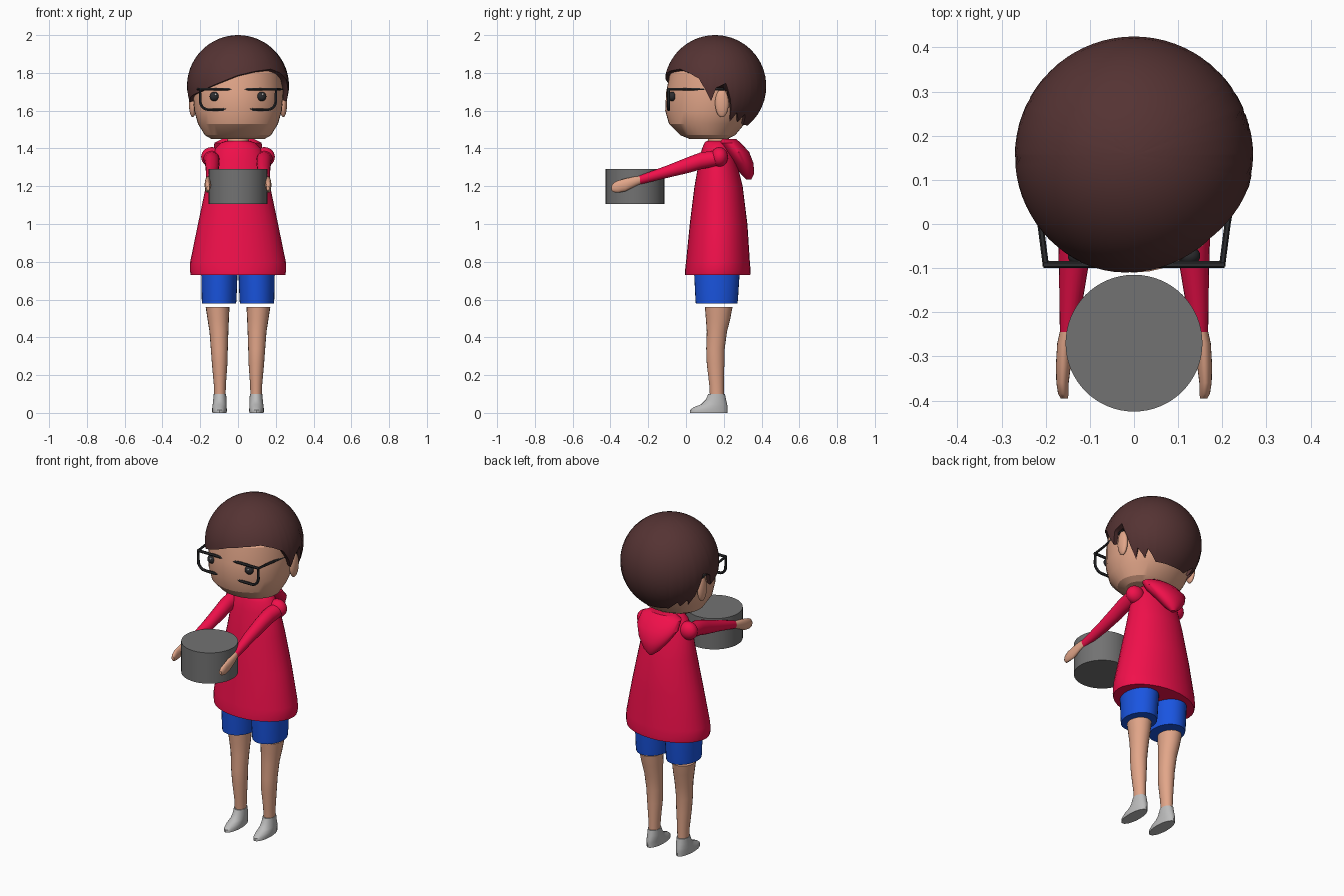
import bpy, bmesh
from math import sin, cos, pi, radians, sqrt, acos

if "Cube" in bpy.data.objects:
    bpy.data.objects.remove(bpy.data.objects["Cube"])


def material(name, r, g, b):
    m = bpy.data.materials.new(name)
    m.diffuse_color = (r, g, b, 1)
    m.use_nodes = True
    m.node_tree.nodes["Principled BSDF"].inputs["Base Color"].default_value = m.diffuse_color
    return m


SKIN = material("skin", .76, .38, .25)
RED = material("red", .88, .005, .07)
BLUE = material("blue", .01, .09, .75)
HAIR = material("hair_brown", .09, .033, .033)
GREY = material("mid_grey", .17, .17, .17)
DARK = material("dark_grey", .025, .025, .028)
PALE = material("pale_grey", .5, .5, .5)


def smooth(ob, mat, angle=35):
    ob.data.materials.clear()
    ob.data.materials.append(mat)
    bpy.ops.object.select_all(action='DESELECT')
    ob.select_set(True)
    bpy.context.view_layer.objects.active = ob
    bpy.ops.object.shade_smooth_by_angle(angle=radians(angle))
    return ob


def loft(name, rings, mat, caps=True, angle=35):
    """Skin closed rings of points."""
    bm = bmesh.new()
    rows = [[bm.verts.new(p) for p in r] for r in rings]
    n = len(rows[0])
    for a, b in zip(rows, rows[1:]):
        for i in range(n):
            j = (i + 1) % n
            bm.faces.new((a[i], a[j], b[j], b[i]))
    if caps:
        bm.faces.new(rows[0])
        bm.faces.new(rows[-1])
    bmesh.ops.recalc_face_normals(bm, faces=bm.faces)
    me = bpy.data.meshes.new(name)
    bm.to_mesh(me)
    bm.free()
    ob = bpy.data.objects.new(name, me)
    bpy.context.collection.objects.link(ob)
    return smooth(ob, mat, angle)


def zrings(rows, n=32):
    """Rows of (z, centre x, half width, front y, back y)."""
    return [[(cx + rx * cos(2 * pi * i / n),
              (f + b) / 2 + (b - f) / 2 * sin(2 * pi * i / n), z)
             for i in range(n)] for z, cx, rx, f, b in rows]


def yrings(rows, s, n=20):
    """Rows of (y, centre x, centre z, half width, half height)."""
    return [[(s * (cx + rx * cos(2 * pi * i / n)), y,
              cz + rz * sin(2 * pi * i / n)) for i in range(n)]
            for y, cx, cz, rx, rz in rows]


def ball(name, loc, scale, mat):
    bpy.ops.mesh.primitive_uv_sphere_add(segments=24, ring_count=14, radius=1, location=loc)
    ob = bpy.context.object
    ob.name = name
    ob.scale = scale
    return smooth(ob, mat)


def wire(name, pts, mat, r=.008, cyclic=False):
    cu = bpy.data.curves.new(name, 'CURVE')
    cu.dimensions = '3D'
    cu.bevel_depth = r
    cu.bevel_resolution = 1
    cu.use_fill_caps = True
    sp = cu.splines.new('POLY')
    sp.points.add(len(pts) - 1)
    for p, c in zip(sp.points, pts):
        p.co = (*c, 1)
    sp.use_cyclic_u = cyclic
    ob = bpy.data.objects.new(name, cu)
    bpy.context.collection.objects.link(ob)
    bpy.ops.object.select_all(action='DESELECT')
    ob.select_set(True)
    bpy.context.view_layer.objects.active = ob
    bpy.ops.object.convert(target='MESH')
    return smooth(bpy.context.object, mat)


# Head with flat chin, and neck
loft("head", zrings([
    (1.45, 0, .14, .02, .22), (1.47, 0, .175, -.03, .26), (1.53, 0, .212, -.09, .31),
    (1.60, 0, .232, -.11, .36), (1.70, 0, .24, -.105, .38), (1.80, 0, .232, -.085, .37),
    (1.90, 0, .17, 0, .30), (1.95, 0, .09, .07, .24)], 40), SKIN, angle=25)
loft("neck", zrings([(1.40, 0, .06, .11, .23), (1.48, 0, .053, .12, .225)]), SKIN)

# Hair: spherical cap whose lower rim follows the fringe, sideburns and nape
side = [(91, 1.72), (102, 1.745), (108, 1.66), (113, 1.54), (120, 1.59),
        (128, 1.54), (134, 1.58), (146, 1.525)]
rim = [(-180, 1.52)] + [(-a, z) for a, z in reversed(side)] + [
    (-85, 1.645), (-70, 1.675), (-48, 1.70), (-20, 1.75), (0, 1.787), (22, 1.81),
    (43, 1.82), (58, 1.80), (71, 1.77), (79, 1.71), (85, 1.65)] + side + [(180, 1.52)]
R, CY, CZ = .27, .155, 1.73


def rim_z(a):
    for (a0, z0), (a1, z1) in zip(rim, rim[1:]):
        if a0 <= a <= a1:
            return z0 + (z1 - z0) * (a - a0) / (a1 - a0)


azimuths = sorted({a for a, z in rim[:-1]} | set(range(-180, 180, 5)))
ends = [acos((rim_z(a) - CZ) / R) for a in azimuths]


def shell(t, r):
    return [(r * sin(e * t) * sin(radians(a)), CY - r * sin(e * t) * cos(radians(a)),
             CZ + r * cos(e * t)) for a, e in zip(azimuths, ends)]


steps = [.01] + [k / 16 for k in range(1, 17)]
loft("hair", [shell(t, R) for t in steps] + [shell(1, R - .03)], HAIR, angle=50)

# Hooded top
loft("torso", zrings([
    (.73, 0, .25, -.005, .34), (.755, 0, .255, -.005, .342), (.80, 0, .253, 0, .338),
    (1.0, 0, .212, .02, .325), (1.2, 0, .17, .045, .30), (1.34, 0, .145, .07, .265),
    (1.40, 0, .12, .085, .245), (1.43, 0, .09, .098, .235), (1.44, 0, .06, .11, .225)]), RED)
loft("hood", zrings([
    (1.235, 0, .012, .32, .345), (1.265, 0, .05, .29, .36), (1.32, 0, .095, .25, .358),
    (1.38, 0, .13, .20, .335), (1.43, 0, .125, .17, .29), (1.45, 0, .085, .185, .265)]), RED)

for s, tag in ((-1, "left"), (1, "right")):
    # Arms and hands
    ball("shoulder_" + tag, (s * .14, .177, 1.355), (.055, .045, .052), RED)
    loft("sleeve_" + tag, yrings([
        (.18, .14, 1.35, .045, .04), (.08, .138, 1.335, .04, .045),
        (.02, .136, 1.315, .038, .043), (-.10, .137, 1.277, .033, .033),
        (-.245, .148, 1.233, .02, .024)], s), RED)
    loft("hand_" + tag, yrings([
        (-.235, .15, 1.235, .016, .02), (-.27, .158, 1.225, .016, .026),
        (-.32, .16, 1.207, .017, .034), (-.36, .162, 1.198, .014, .032),
        (-.385, .16, 1.193, .012, .024), (-.395, .158, 1.19, .008, .012)], s), SKIN)

    # Shorts, legs and shoes
    loft("shorts_" + tag, zrings([
        (.578, s * .10, .09, .052, .272), (.60, s * .10, .092, .05, .275),
        (.80, s * .098, .098, .04, .288)]), BLUE)
    loft("leg_" + tag, zrings([
        (.56, s * .108, .063, .10, .246), (.50, s * .105, .057, .105, .235),
        (.43, s * .101, .05, .11, .217), (.34, s * .099, .045, .107, .205),
        (.26, s * .097, .041, .11, .203), (.15, s * .096, .032, .123, .20),
        (.08, s * .096, .03, .127, .20)], 20), SKIN)
    loft("shoe_" + tag, zrings([
        (0, s * .098, .038, .02, .22), (.015, s * .098, .039, .022, .22),
        (.03, s * .098, .038, .04, .22), (.045, s * .097, .037, .08, .218),
        (.07, s * .096, .035, .105, .212), (.10, s * .096, .033, .118, .206)], 24), PALE)

    # Ears and eyes
    ball("ear_" + tag, (s * .24, .19, 1.64), (.02, .036, .075), SKIN)
    ball("eye_" + tag, (s * .125, -.072, 1.675), (.025, .022, .025), DARK)
    ball("eye_glint_" + tag, (s * .125 + .006, -.09, 1.685), (.006, .005, .006), PALE)

    # Glasses: rounded lens rim and temple arm
    lens = [(s * .2, -.092, 1.713), (s * .04, -.092, 1.713)]
    for cx, a0 in ((.085, 180), (.155, 270)):
        lens += [(s * (cx + .045 * cos(radians(a0 + k * 18))), -.092,
                  1.65 + .045 * sin(radians(a0 + k * 18))) for k in range(6)]
    wire("glasses_rim_" + tag, lens, DARK, cyclic=True)
    wire("glasses_arm_" + tag, [(s * .2, -.092, 1.713), (s * .212, 0, 1.713),
                                (s * .248, .2, 1.713)], DARK, .007)
wire("glasses_bridge", [(-.205, -.092, 1.713), (.205, -.092, 1.713)], DARK)

# Carried drum
bpy.ops.mesh.primitive_cylinder_add(vertices=64, radius=.155, depth=.185,
                                    location=(0, -.27, 1.1975))
bpy.context.object.name = "drum"
smooth(bpy.context.object, GREY)
